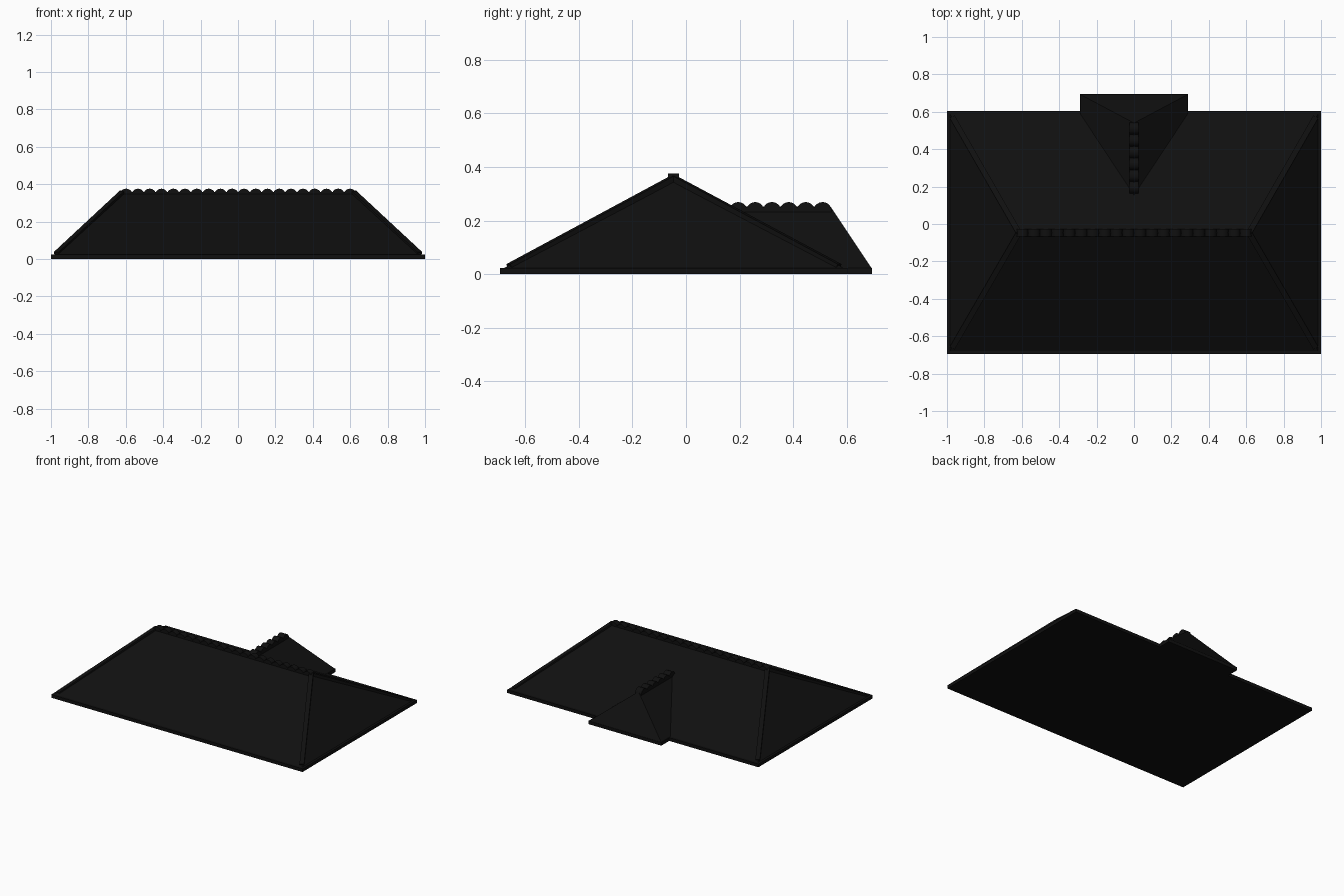
import bpy, bmesh
from math import radians
from mathutils import Vector, Matrix

cube = bpy.data.objects.get("Cube")
if cube:
    bpy.data.objects.remove(cube)

black = bpy.data.materials.new("roof black")
black.use_nodes = True
COLOR = (0.005, 0.005, 0.005, 1)
black.diffuse_color = COLOR
black.node_tree.nodes["Principled BSDF"].inputs["Base Color"].default_value = COLOR


def finish(name, bm):
    bmesh.ops.recalc_face_normals(bm, faces=bm.faces)
    mesh = bpy.data.meshes.new(name)
    bm.to_mesh(mesh)
    bm.free()
    mesh.materials.append(black)
    obj = bpy.data.objects.new(name, mesh)
    bpy.context.collection.objects.link(obj)
    return obj


def slab(name, x, y0, y1, z0, z1):
    bm = bmesh.new()
    bmesh.ops.create_cube(bm, size=1)
    bmesh.ops.scale(bm, vec=(2 * x, y1 - y0, z1 - z0), verts=bm.verts)
    bmesh.ops.translate(bm, vec=(0, (y0 + y1) / 2, (z0 + z1) / 2), verts=bm.verts)
    return finish(name, bm)


def roof(name, x, y0, y1, z, ridge):
    """Convex roof shell over a rectangle with a two-point ridge."""
    bm = bmesh.new()
    for p in [(-x, y0, z), (x, y0, z), (x, y1, z), (-x, y1, z), *ridge]:
        bm.verts.new(p)
    bmesh.ops.convex_hull(bm, input=bm.verts)
    bmesh.ops.dissolve_limit(bm, angle_limit=radians(1), verts=bm.verts, edges=bm.edges)
    return finish(name, bm)


def hip_cap(name, a, b, width, height):
    """Flat bar laid along a hip line."""
    a, b = Vector(a), Vector(b)
    d = (b - a).normalized()
    side = d.cross(Vector((0, 0, 1))).normalized()
    up = side.cross(d)
    m = Matrix((side, d, up)).transposed().to_4x4()
    m.translation = (a + b) / 2
    bm = bmesh.new()
    bmesh.ops.create_cube(bm, size=1)
    bmesh.ops.scale(bm, vec=(width, (b - a).length, height), verts=bm.verts)
    bmesh.ops.transform(bm, matrix=m, verts=bm.verts)
    return finish(name, bm)


def ridge_tiles(name, start, step, count, axis, radius, width):
    """Row of round tiles, each turned across the ridge."""
    bm = bmesh.new()
    for i in range(count):
        m = Matrix.Translation(Vector(start) + Vector(step) * i) @ Matrix.Rotation(radians(90), 4, axis)
        bmesh.ops.create_cone(bm, cap_ends=True, segments=20, radius1=radius,
                              radius2=radius, depth=width, matrix=m)
    obj = finish(name, bm)
    bpy.ops.object.select_all(action='DESELECT')
    obj.select_set(True)
    bpy.context.view_layer.objects.active = obj
    bpy.ops.object.shade_smooth_by_angle(angle=radians(35))
    return obj


# Eaves
slab("main_eaves", 1, -0.695, 0.605, 0, 0.023)
slab("rear_eaves", 0.29, 0.3, 0.695, 0, 0.023)

# Roof slopes
RIDGE_X, RIDGE_Y, RIDGE_Z = 0.615, -0.047, 0.358
roof("main_roof", 0.985, -0.68, 0.59, 0.022,
     [(-RIDGE_X, RIDGE_Y, RIDGE_Z), (RIDGE_X, RIDGE_Y, RIDGE_Z)])
roof("rear_roof", 0.288, 0.1, 0.693, 0.022, [(0, 0.1, 0.252), (0, 0.54, 0.252)])

# Hip bars
for sx, side in ((1, "left"), (-1, "right")):
    for y, end in ((-0.66, "front"), (0.57, "back")):
        hip_cap(f"hip_cap_{end}_{side}", (sx * 0.97, y, 0.028),
                (sx * RIDGE_X, RIDGE_Y, RIDGE_Z), 0.03, 0.02)

# Rounded ridge tiles
ridge_tiles("main_ridge_tiles", (-0.598, RIDGE_Y, 0.342), (0.063, 0, 0), 20, 'X', 0.034, 0.04)
ridge_tiles("rear_ridge_tiles", (0, 0.195, 0.235), (0, 0.063, 0), 6, 'Y', 0.034, 0.05)
